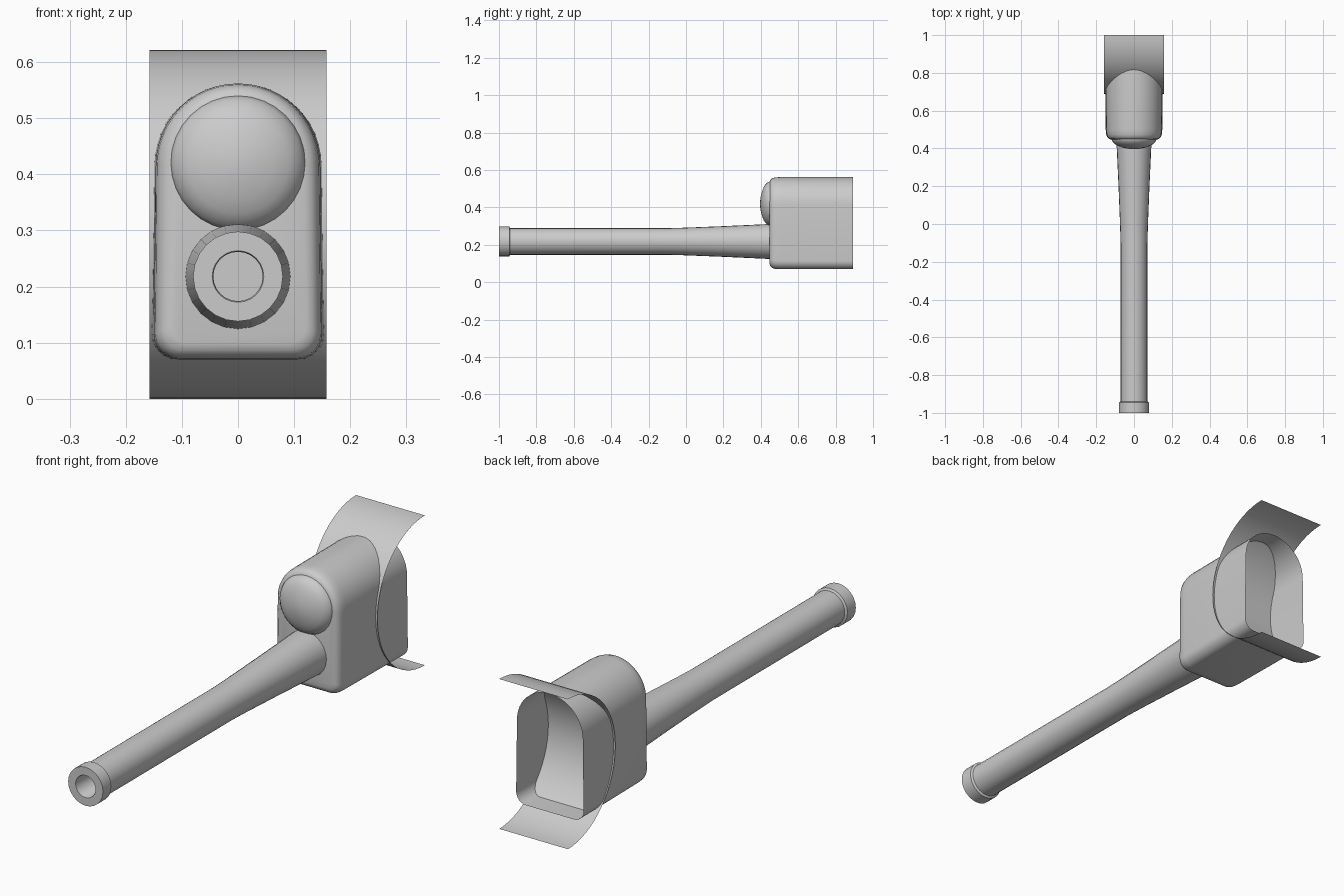
import bpy, bmesh, math

if "Cube" in bpy.data.objects:
    bpy.data.objects.remove(bpy.data.objects["Cube"])

grey = bpy.data.materials.new("plain_grey")
grey.diffuse_color = (0.6, 0.6, 0.6, 1)
grey.use_nodes = True
grey.node_tree.nodes["Principled BSDF"].inputs["Base Color"].default_value = grey.diffuse_color


def finish(name, bm, angle=35, recalc=True):
    if recalc:
        bmesh.ops.recalc_face_normals(bm, faces=bm.faces)
    mesh = bpy.data.meshes.new(name)
    bm.to_mesh(mesh)
    bm.free()
    obj = bpy.data.objects.new(name, mesh)
    bpy.context.collection.objects.link(obj)
    mesh.materials.append(grey)
    bpy.ops.object.select_all(action='DESELECT')
    obj.select_set(True)
    bpy.context.view_layer.objects.active = obj
    bpy.ops.object.shade_smooth_by_angle(angle=math.radians(angle))
    return obj


def loft(bm, rings, cap_start=False, cap_end=False):
    """Bridge equal-length closed rings of points."""
    loops = [[bm.verts.new(p) for p in ring] for ring in rings]
    n = len(loops[0])
    for a, b in zip(loops, loops[1:]):
        for i in range(n):
            j = (i + 1) % n
            bm.faces.new((a[i], a[j], b[j], b[i]))
    if cap_start:
        bm.faces.new(loops[0])
    if cap_end:
        bm.faces.new(loops[-1])


def circle(y, r, z, n):
    return [(r * math.cos(2 * math.pi * i / n), y,
             z + r * math.sin(2 * math.pi * i / n)) for i in range(n)]


# Barrel with hollow muzzle collar and flared root
barrel = [(-0.6, 0.044), (-0.995, 0.044), (-1.0, 0.046), (-1.0, 0.08),
          (-0.945, 0.08), (-0.94, 0.071), (-0.1, 0.071), (0.0, 0.074),
          (0.2, 0.082), (0.46, 0.094)]
bm = bmesh.new()
loft(bm, [circle(y, r, 0.218, 24) for y, r in barrel], True, True)
finish("barrel", bm)


# Housing cross-section: arched top, straight sides, rounded lower corners
def housing_ring(y, inset):
    t = (y - 0.45) / 0.44
    top = 0.146 + 0.005 * t - inset
    low = 0.149 + 0.006 * t - inset
    pts = []
    for i in range(25):
        a = math.pi * i / 24
        pts.append((top * math.cos(a), y, 0.415 + (0.147 - inset) * math.sin(a)))
    c = 0.045 - inset * 0.5
    floor = 0.07 + inset
    for side, start in ((-1, math.pi), (1, 1.5 * math.pi)):
        for i in range(7):
            a = start + i * math.pi / 12
            pts.append((side * (low - c) + c * math.cos(a), y,
                        floor + c + c * math.sin(a)))
    return pts


# Housing: rounded front, open back
sections = [(0.447, 0.028), (0.451, 0.016), (0.46, 0.007), (0.475, 0.002),
            (0.5, 0.0), (0.7, 0.0), (0.893, 0.0)]
bm = bmesh.new()
loft(bm, [housing_ring(y, k) for y, k in sections], cap_start=True)
finish("housing", bm)

# Domed cover on the housing front
dome = [(0.396, 0.012), (0.399, 0.035), (0.406, 0.065), (0.416, 0.09),
        (0.424, 0.102), (0.436, 0.114), (0.448, 0.12), (0.47, 0.12)]
bm = bmesh.new()
loft(bm, [circle(y, r, 0.42, 32) for y, r in dome], True, True)
finish("domed_cover", bm, 45)

# Curved shield: thin half-cylinder sheet crossing the housing
bm = bmesh.new()
prev = None
for i in range(33):
    a = -math.pi / 2 + math.pi * i / 32
    y, z = 1 - 0.311 * math.cos(a), 0.311 + 0.311 * math.sin(a)
    pair = [bm.verts.new((x, y, z)) for x in (-0.158, 0.158)]
    if prev:
        bm.faces.new((prev[0], prev[1], pair[1], pair[0]))
    prev = pair
finish("curved_shield", bm, recalc=False)
